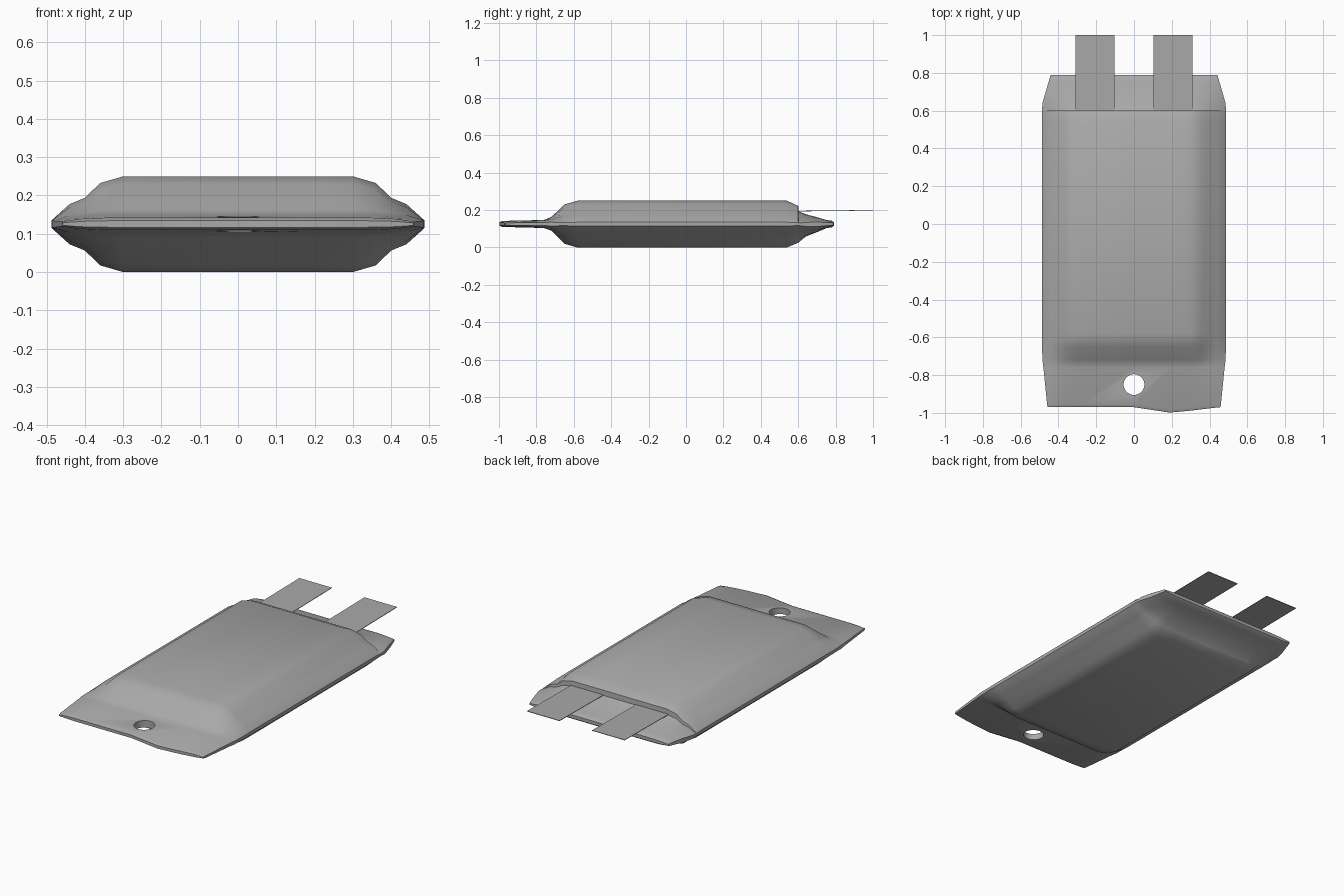
import bpy, bmesh, math

cube = bpy.data.objects.get("Cube")
if cube:
    bpy.data.objects.remove(cube, do_unlink=True)

foil = bpy.data.materials.new("grey foil")
foil.use_nodes = True
foil.diffuse_color = (0.4, 0.4, 0.4, 1)
foil.node_tree.nodes["Principled BSDF"].inputs["Base Color"].default_value = (0.4, 0.4, 0.4, 1)


def make_object(name, bm):
    bmesh.ops.recalc_face_normals(bm, faces=bm.faces)
    mesh = bpy.data.meshes.new(name)
    bm.to_mesh(mesh)
    bm.free()
    mesh.materials.append(foil)
    obj = bpy.data.objects.new(name, mesh)
    bpy.context.collection.objects.link(obj)
    return obj


def select_only(obj):
    bpy.ops.object.select_all(action='DESELECT')
    obj.select_set(True)
    bpy.context.view_layer.objects.active = obj


# Cross-section: half width, swell in the pouch, swell in the flat seal
SIDE = [(0.487, 0.08, 0.4), (0.44, 0.42, 0.8), (0.40, 0.55, 0.95),
        (0.36, 0.86, 1), (0.30, 1, 1)]
COLUMNS = ([(-x, p, s) for x, p, s in SIDE] + [(0, 1, 1), (0.2, 1, 1)]
           + list(reversed(SIDE)))

# Stations along the pouch: y, width scale, bottom, top, flatness of the seal
STATIONS = [
    (-0.97, 0.94, 0.117, 0.134, 1), (-0.955, 0.945, 0.110, 0.142, 1),
    (-0.76, 0.985, 0.104, 0.147, 1), (-0.72, 0.995, 0.090, 0.163, 0.6),
    (-0.65, 1, 0.020, 0.230, 0), (-0.58, 1, 0, 0.25, 0),
    (0.54, 1, 0, 0.25, 0), (0.60, 1, 0.025, 0.222, 0),
    (0.602, 1, 0.027, 0.193, 0), (0.64, 0.995, 0.058, 0.178, 0.3),
    (0.70, 0.96, 0.082, 0.162, 0.7), (0.75, 0.93, 0.103, 0.147, 1),
    (0.78, 0.912, 0.108, 0.143, 1), (0.79, 0.905, 0.116, 0.135, 1),
]
MID = 0.125


def front_bulge(x):
    """Crooked front edge with its tip right of centre."""
    return -0.03 * max(0, min(x / 0.2, (0.45 - x) / 0.25))


# Pouch body lofted through the stations
bm = bmesh.new()
rings = []
for y, scale, low, high, seal in STATIONS:
    upper, lower = [], []
    for x, pouch, flat in COLUMNS:
        swell = pouch + (flat - pouch) * seal
        px = x * scale
        py = y + (front_bulge(px) if y < -0.9 else 0)
        upper.append(bm.verts.new((px, py, MID + (high - MID) * swell)))
        lower.append(bm.verts.new((px, py, MID + (low - MID) * swell)))
    rings.append(upper + lower[::-1])
count = len(rings[0])
for a, b in zip(rings, rings[1:]):
    for i in range(count):
        j = (i + 1) % count
        bm.faces.new((a[i], a[j], b[j], b[i]))
for ring in (rings[0], rings[-1]):
    for i in range(len(COLUMNS) - 1):
        bm.faces.new((ring[i], ring[i + 1], ring[-2 - i], ring[-1 - i]))
body = make_object("pouch_body", bm)

# Round hole through the front seal
bpy.ops.mesh.primitive_cylinder_add(vertices=32, radius=0.055, depth=0.3,
                                    location=(0, -0.85, MID))
cutter = bpy.context.object
cutter.name = "hole_cutter"
cutter.hide_render = True
cut = body.modifiers.new("seal hole", 'BOOLEAN')
cut.operation = 'DIFFERENCE'
cut.solver = 'EXACT'
cut.object = cutter
select_only(body)
bpy.ops.object.modifier_apply(modifier=cut.name)
bpy.data.objects.remove(cutter, do_unlink=True)
select_only(body)
bpy.ops.object.shade_smooth_by_angle(angle=math.radians(45))

# Thin terminal tabs at the back
for name, x in (("left_tab", 0.207), ("right_tab", -0.207)):
    bm = bmesh.new()
    bmesh.ops.create_cube(bm, size=1)
    for v in bm.verts:
        back = v.co.y > 0
        v.co = (x + v.co.x * 0.207, 1 if back else 0.57,
                (0.199 if back else 0.194) + v.co.z * 0.003)
    make_object(name, bm)
